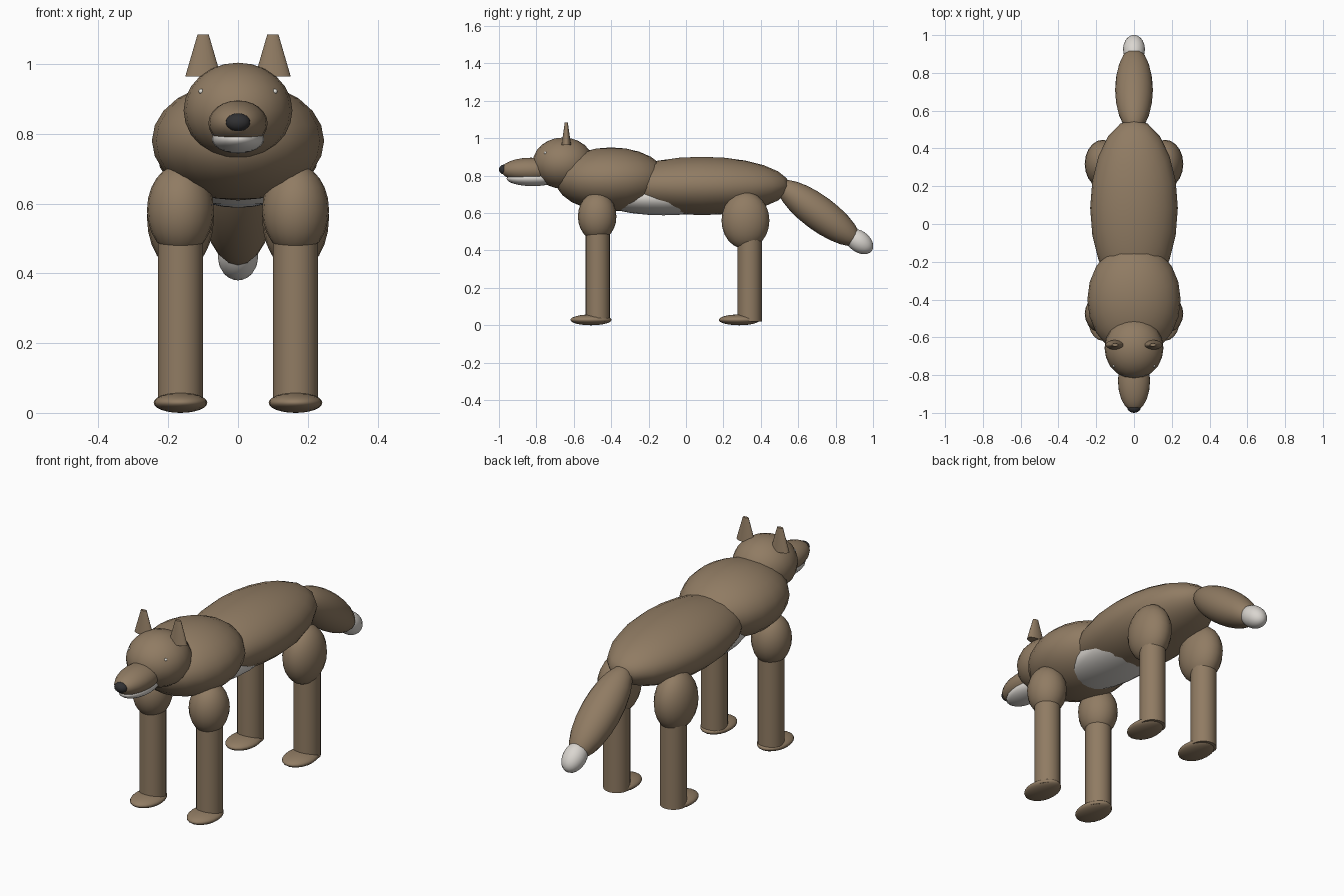
import bpy
import math

cube = bpy.data.objects.get("Cube")
if cube:
    bpy.data.objects.remove(cube, do_unlink=True)


def material(name, color):
    mat = bpy.data.materials.new(name)
    mat.use_nodes = True
    rgba = (*color, 1)
    mat.diffuse_color = rgba
    mat.node_tree.nodes["Principled BSDF"].inputs["Base Color"].default_value = rgba
    return mat


FUR = material("brown_fur", (0.28, 0.2, 0.125))
PALE = material("pale_fur", (0.7, 0.67, 0.63))
NOSE = material("dark_nose", (0.03, 0.03, 0.032))
EYE = material("eye_white", (0.8, 0.78, 0.72))


def finish(name, mat, scale=(1, 1, 1)):
    obj = bpy.context.object
    obj.name = name
    obj.scale = scale
    obj.data.materials.append(mat)
    bpy.ops.object.shade_smooth_by_angle(angle=math.radians(45))
    return obj


def ellipsoid(name, center, radii, mat=FUR, tilt=0):
    bpy.ops.mesh.primitive_uv_sphere_add(
        segments=20, ring_count=12, location=center, rotation=(tilt, 0, 0))
    return finish(name, mat, radii)


# Torso
ellipsoid("body", (0, 0.085, 0.745), (0.232, 0.47, 0.156))
ellipsoid("chest", (0, -0.4, 0.78), (0.247, 0.3, 0.171))
ellipsoid("belly_patch", (0, -0.12, 0.68), (0.172, 0.35, 0.092), PALE)

# Head
ellipsoid("head", (0, -0.657, 0.867), (0.156, 0.163, 0.137))
ellipsoid("muzzle", (0, -0.83, 0.83), (0.085, 0.16, 0.066))
ellipsoid("lower_jaw", (0, -0.82, 0.785), (0.075, 0.14, 0.041), PALE)
ellipsoid("nose", (0, -0.973, 0.833), (0.035, 0.027, 0.026), NOSE)

# Tail, sloping down towards the back
slope = math.radians(-36.5)
ellipsoid("tail", (0, 0.71, 0.6), (0.1, 0.27, 0.093), tilt=slope)
ellipsoid("tail_tip", (0, 0.925, 0.448), (0.058, 0.085, 0.057), PALE, slope)

# Paired parts
for side, s in (("left", 1), ("right", -1)):
    ellipsoid(side + "_eye", (s * 0.106, -0.752, 0.922), (0.007, 0.007, 0.007), EYE)
    bpy.ops.mesh.primitive_cone_add(
        vertices=20, radius1=0.051, radius2=0.016, depth=0.12,
        location=(s * 0.1, -0.64, 1.025))
    finish(side + "_ear", FUR, (1, 0.5, 1))

    # Each leg: thigh centre and size, shin position, foot position
    for end, thigh, size, shin_y, foot_y in (
            ("front", (-0.475, 0.582), (0.096, 0.103, 0.13), -0.472, -0.508),
            ("hind", (0.318, 0.56), (0.096, 0.128, 0.153), 0.34, 0.285)):
        leg = side + "_" + end
        ellipsoid(leg + "_thigh", (s * 0.165, *thigh), size)
        bpy.ops.mesh.primitive_cylinder_add(
            vertices=20, radius=0.065, depth=0.48, location=(s * 0.165, shin_y, 0.26))
        finish(leg + "_shin", FUR)
        ellipsoid(leg + "_foot", (s * 0.165, foot_y, 0.029), (0.077, 0.11, 0.029))
